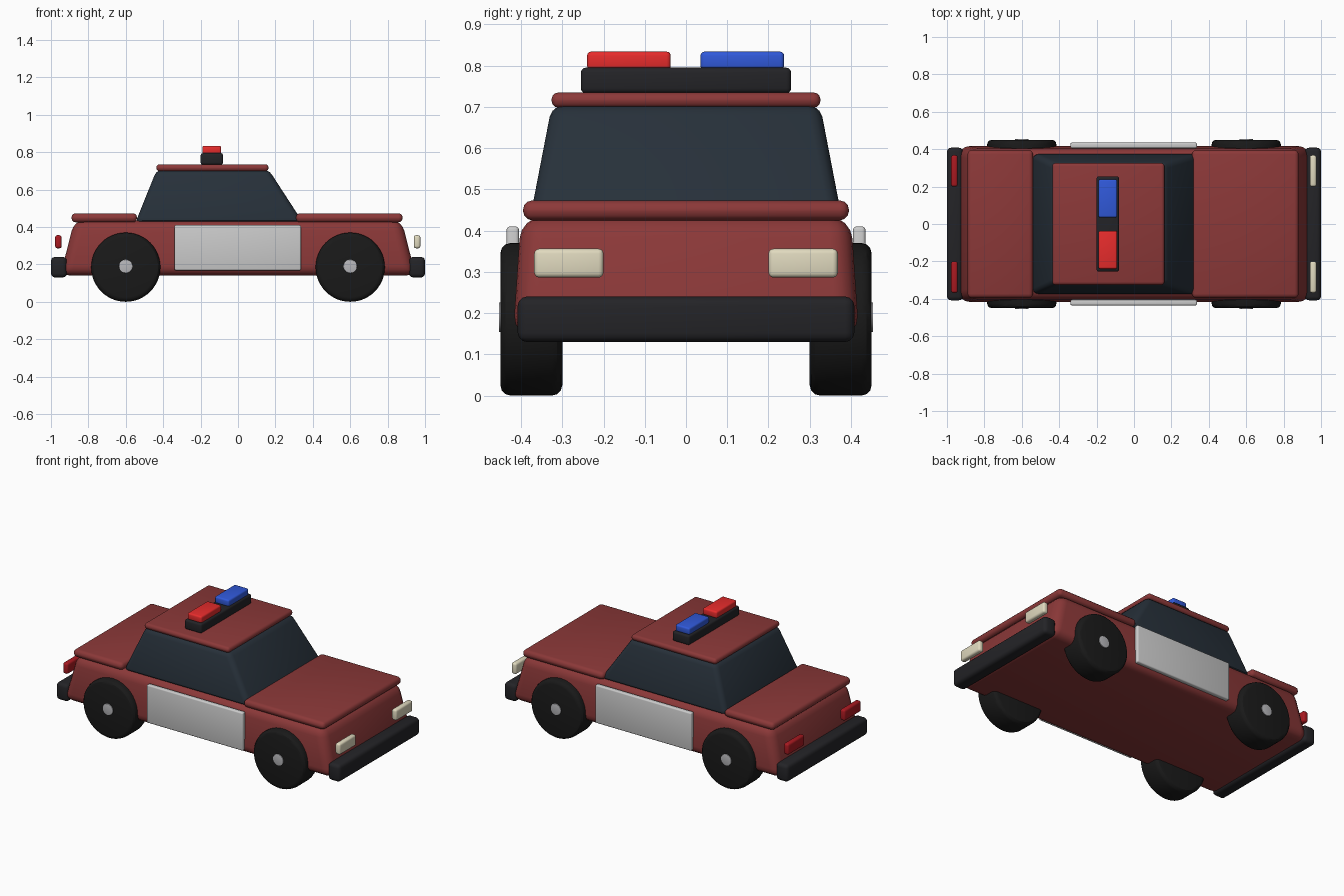
import bpy, bmesh, math
from mathutils import Matrix

if "Cube" in bpy.data.objects:
    bpy.data.objects.remove(bpy.data.objects["Cube"])


def material(name, r, g, b):
    m = bpy.data.materials.new(name)
    m.diffuse_color = (r, g, b, 1)
    m.use_nodes = True
    m.node_tree.nodes["Principled BSDF"].inputs["Base Color"].default_value = m.diffuse_color
    return m


RED = material("red paint", 0.26, 0.04, 0.04)
GLASS = material("dark glass", 0.02, 0.03, 0.042)
BLACK = material("black trim", 0.017, 0.017, 0.02)
RUBBER = material("rubber", 0.01, 0.01, 0.01)
WHITE = material("white panel", 0.65, 0.66, 0.67)
METAL = material("hub metal", 0.48, 0.48, 0.5)
LAMP = material("headlight", 0.75, 0.7, 0.52)
TAIL = material("tail light", 0.4, 0.01, 0.015)
BEACON_RED = material("red beacon", 0.8, 0.025, 0.025)
BEACON_BLUE = material("blue beacon", 0.03, 0.1, 0.7)


def finish(name, bm, mat, bevel, segments, angle=30):
    """Bevel the hard edges, then shade smooth by angle."""
    edges = [e for e in bm.edges if e.calc_face_angle(0) > math.radians(40)]
    bmesh.ops.bevel(bm, geom=edges, offset=bevel, segments=segments,
                    profile=0.5, affect='EDGES', clamp_overlap=True)
    bmesh.ops.recalc_face_normals(bm, faces=bm.faces)
    me = bpy.data.meshes.new(name)
    bm.to_mesh(me)
    bm.free()
    me.materials.append(mat)
    ob = bpy.data.objects.new(name, me)
    bpy.context.collection.objects.link(ob)
    bpy.ops.object.select_all(action='DESELECT')
    ob.select_set(True)
    bpy.context.view_layer.objects.active = ob
    bpy.ops.object.shade_smooth_by_angle(angle=math.radians(angle))
    return ob


def box(name, x, y, z, mat, bevel=0.01, segments=3, top_x=None, top_y=None):
    """Box from (min, max) ranges; optional other ranges for its top face."""
    bm = bmesh.new()
    bmesh.ops.create_cube(bm, size=2)
    for v in bm.verts:
        i, j, k = (int(c > 0) for c in v.co)
        v.co = ((top_x or x)[i] if k else x[i],
                (top_y or y)[j] if k else y[j], z[k])
    return finish(name, bm, mat, bevel, segments)


def disc(name, x, y, z, radius, width, mat, bevel, sides):
    bm = bmesh.new()
    bmesh.ops.create_cone(bm, cap_ends=True, segments=sides, radius1=radius,
                          radius2=radius, depth=width,
                          matrix=Matrix.Translation((x, y, z)) @ Matrix.Rotation(math.pi / 2, 4, 'X'))
    return finish(name, bm, mat, bevel, 3)


# Painted shell
box("body", (-0.95, 0.95), (-0.42, 0.42), (0.14, 0.435), RED, 0.055, 4,
    top_x=(-0.875, 0.875), top_y=(-0.4, 0.4))
box("hood", (0.31, 0.88), (-0.395, 0.395), (0.425, 0.473), RED, 0.022)
box("trunk_lid", (-0.89, -0.54), (-0.395, 0.395), (0.425, 0.473), RED, 0.022)

# Glass cabin and roof
box("cabin", (-0.55, 0.35), (-0.38, 0.38), (0.42, 0.705), GLASS, 0.03, 3,
    top_x=(-0.435, 0.165), top_y=(-0.325, 0.325))
box("roof", (-0.437, 0.163), (-0.326, 0.326), (0.698, 0.735), RED, 0.017)

# Light bar
box("light_bar", (-0.2, -0.08), (-0.255, 0.255), (0.733, 0.795), BLACK, 0.012)
box("red_beacon", (-0.19, -0.09), (-0.24, -0.037), (0.79, 0.834), BEACON_RED, 0.01)
box("blue_beacon", (-0.19, -0.09), (0.035, 0.238), (0.79, 0.834), BEACON_BLUE, 0.01)

# Bumpers
box("front_bumper", (0.915, 1.0), (-0.408, 0.408), (0.13, 0.24), BLACK, 0.022)
box("rear_bumper", (-1.0, -0.915), (-0.408, 0.408), (0.13, 0.24), BLACK, 0.022)

# Mirrored parts on each side
for side, s in (("right", -1), ("left", 1)):
    def span(a, b):
        return tuple(sorted((s * a, s * b)))
    box(f"{side}_door_panel", (-0.34, 0.337), span(0.405, 0.435), (0.168, 0.41), WHITE, 0.008)
    box(f"{side}_headlight", (0.94, 0.975), span(0.2, 0.368), (0.286, 0.356), LAMP, 0.012)
    box(f"{side}_tail_light", (-0.978, -0.943), span(0.2, 0.368), (0.286, 0.356), TAIL, 0.012)
    for end, x in (("front", 0.6), ("rear", -0.6)):
        disc(f"{end}_{side}_wheel", x, s * 0.375, 0.185, 0.185, 0.15, RUBBER, 0.025, 48)
        disc(f"{end}_{side}_hub", x, s * 0.44, 0.19, 0.036, 0.028, METAL, 0.002, 24)
